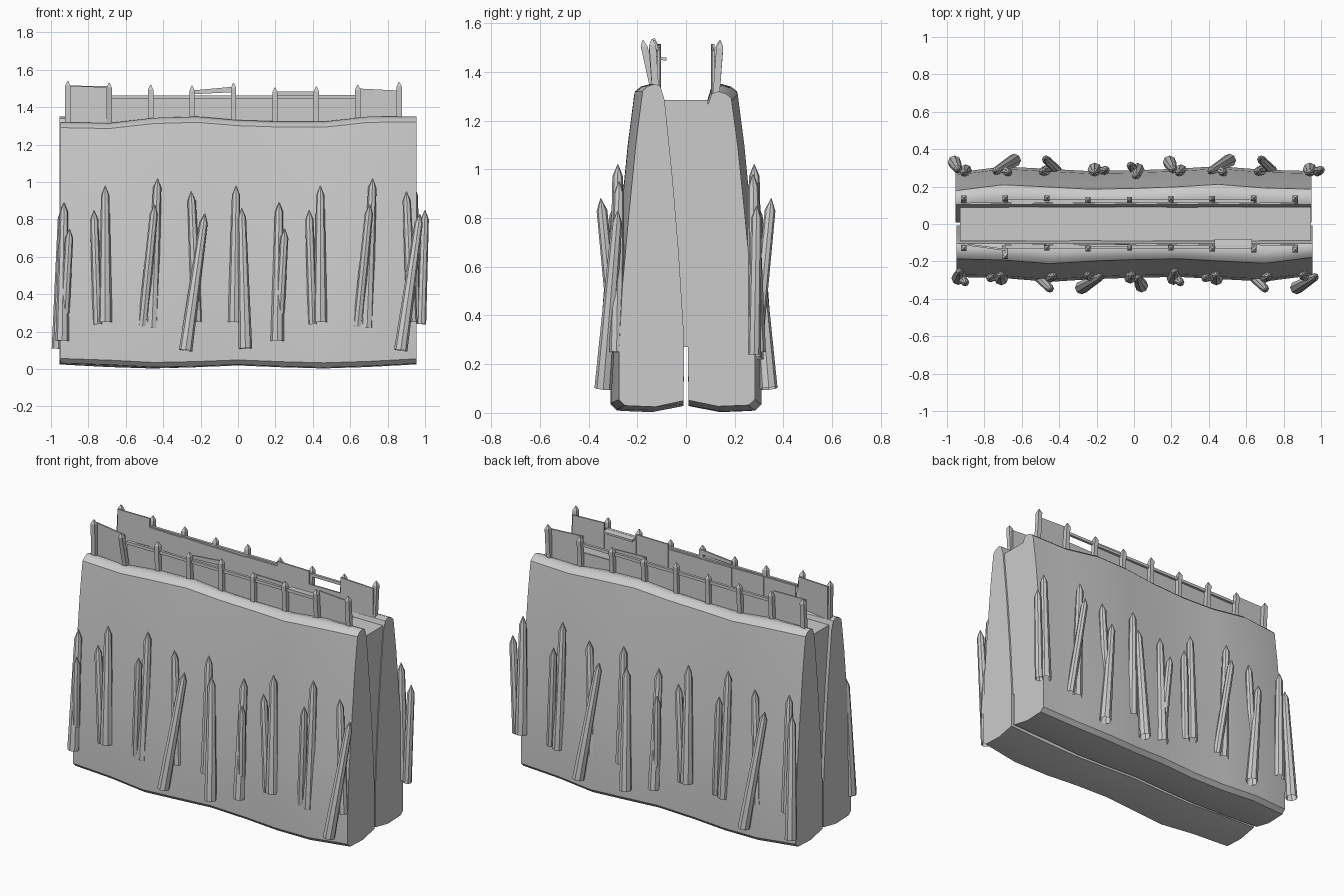
import bpy, bmesh, math, random
from mathutils import Vector

if "Cube" in bpy.data.objects:
    bpy.data.objects.remove(bpy.data.objects["Cube"])

random.seed(4)


def finish(bm, name, smooth=None):
    bmesh.ops.recalc_face_normals(bm, faces=bm.faces)
    me = bpy.data.meshes.new(name)
    bm.to_mesh(me)
    bm.free()
    ob = bpy.data.objects.new(name, me)
    bpy.context.collection.objects.link(ob)
    if smooth:
        bpy.ops.object.select_all(action='DESELECT')
        ob.select_set(True)
        bpy.context.view_layer.objects.active = ob
        bpy.ops.object.shade_smooth_by_angle(angle=math.radians(smooth))
    return ob


def loft(bm, rings, cap_start=True, cap_end=True):
    rows = [[bm.verts.new(p) for p in r] for r in rings]
    n = len(rows[0])
    for a, b in zip(rows, rows[1:]):
        for i in range(n):
            j = (i + 1) % n
            bm.faces.new((a[i], a[j], b[j], b[i]))
    if cap_start:
        bm.faces.new(rows[0])
    if cap_end:
        bm.faces.new(rows[-1])


def box(bm, lo, hi):
    rings = [[(x, lo[1], lo[2]), (x, hi[1], lo[2]), (x, hi[1], hi[2]), (x, lo[1], hi[2])]
             for x in (lo[0], hi[0])]
    loft(bm, rings)


# Earth banks: one wavy cross-section swept in x, the back one turned half round
profile = [(-.01, .04), (-.14, .015), (-.27, .02), (-.295, .045), (-.295, .25),
           (-.282, .5), (-.255, .8), (-.225, 1.1), (-.198, 1.305), (-.175, 1.325),
           (-.14, 1.335), (-.105, 1.325), (-.088, 1.27), (-.055, .95), (-.03, .65), (-.008, .3)]
stations = [  # x, crest height shift, outward bulge, foot shift
    (-.95, -.015, -.012, .012), (-.69, -.02, -.005, .003), (-.45, .008, .014, -.01),
    (-.22, .015, .0, -.005), (0, -.004, -.008, .004), (.24, -.012, -.012, -.006),
    (.46, -.012, .0, -.012), (.7, .015, .012, -.004), (.955, .016, -.02, .01)]


def bank(name, s):
    bm = bmesh.new()
    rings = []
    for x, dz, dy, foot in stations:
        ring = []
        for y, z in profile:
            t = z / 1.335
            out = dy * min(1, abs(y) / .2) if y < -.13 else 0
            ring.append((s * x, s * (y - out), max(.003, z + dz * t ** 2 + foot * (1 - t))))
        rings.append(ring)
    loft(bm, rings)
    return finish(bm, name, 40)


bank("front_bank", 1)
bank("back_bank", -1)

# Walkway core between the banks
bm = bmesh.new()
box(bm, (-.93, -.09, .27), (.945, .09, 1.285))
finish(bm, "walkway_core")


# Round stakes with pointed tips and open feet
def stake(bm, a, b, r0=.036, r1=.022, n=8):
    a, b = Vector(a), Vector(b)
    d = (b - a).normalized()
    u = d.cross(Vector((0, 1, 0))).normalized()
    v = d.cross(u)
    rings = []
    for c, r in ((a, r0), (b - d * .05, r1), (b, .002)):
        rings.append([c + (u * math.cos(k * math.tau / n) + v * math.sin(k * math.tau / n)) * r
                      for k in range(n)])
    loft(bm, rings, cap_start=False)


# Each pair: foot x, foot y, foot z, tip x, tip y, tip z, foot radius
pairs = [
    [(-.01, -.29, .15, 0, -.255, .89, .036), (.005, -.285, .3, .03, -.315, .75, .024)],
    [(-.05, -.28, .24, -.07, -.29, .85, .026), (-.01, -.29, .25, -.01, -.275, .98, .038)],
    [(-.04, -.285, .23, .025, -.35, .88, .026), (.01, -.285, .22, .04, -.28, 1.02, .034)],
    [(-.04, -.34, .10, .063, -.28, .83, .036), (.02, -.285, .25, -.01, -.275, .95, .03)],
    [(-.01, -.285, .25, 0, -.275, .98, .034), (.05, -.33, .11, .03, -.29, .86, .036)]]
for name, s, shift in (("front_stakes", 1, 0), ("back_stakes", -1, 1)):
    bm = bmesh.new()
    for i in range(9):
        c = -.93 + .23 * i
        for fx, fy, fz, tx, ty, tz, r in pairs[(i + shift) % 5]:
            stake(bm, (s * (c + fx), s * fy, fz), (s * (c + tx), s * ty, tz), r)
    finish(bm, name, 40)


# Square posts with pyramid caps, planks and rails along both crests
heights = [1.54, 1.53, 1.52, 1.515, 1.53, 1.505, 1.51, 1.52, 1.535]
panel_tops = [1.515, 1.46, 1.46, 1.455, 1.455, 1.485, 1.45, 1.5]


def post(bm, x, y, top, lean, h=.014):
    rings = []
    for z, w, k in ((1.28, h, 0), (top - .025, h, 1), (top, .002, 1.1)):
        rings.append([(x + dx * w, y + lean * k + dy * w, z)
                      for dx, dy in ((-1, -1), (1, -1), (1, 1), (-1, 1))])
    loft(bm, rings)


for side, s in (("front", -1), ("back", 1)):
    bm = bmesh.new()
    xs = [-.91 + .2215 * i for i in range(9)]
    for i, x in enumerate(xs):
        lean = -.05 if (s < 0 and i == 1) else s * random.uniform(.005, .018)
        post(bm, x, s * .122, heights[i] - (.01 if s > 0 else 0), lean)
    finish(bm, side + "_fence_posts")

    bm = bmesh.new()
    for i, top in enumerate(panel_tops):
        y = s * .108
        y2 = y + s * (.03 if (s < 0 and i == 0) else .004)
        t2 = top - random.uniform(0, .012)
        t1 = top
        if s > 0 and i == 6:
            t1 = t2 = 1.40
        rings = [[(x, yy - .005, 1.27), (x, yy + .005, 1.27), (x, yy + .005, t), (x, yy - .005, t)]
                 for x, yy, t in ((xs[i], y, t1), (xs[i + 1], y2, t2))]
        loft(bm, rings)
    finish(bm, side + "_fence_panels")

    bm = bmesh.new()
    for i in range(1, 7):
        box(bm, (xs[i], s * .122 - .008, 1.445), (xs[i + 1], s * .122 + .008, 1.463))
    finish(bm, side + "_fence_rails")

# Loose planks resting against the front fence
bm = bmesh.new()
loft(bm, [[(-.02, -.12, 1.48), (-.02, -.11, 1.48), (-.02, -.11, 1.51), (-.02, -.12, 1.51)],
          [(-.24, -.12, 1.47), (-.24, -.11, 1.47), (-.24, -.11, 1.49), (-.24, -.12, 1.49)]])
loft(bm, [[(x, -.13, 1.452), (x, -.08, 1.446), (x, -.08, 1.458), (x, -.13, 1.464)]
          for x in (.43, .63)])
finish(bm, "loose_planks")
